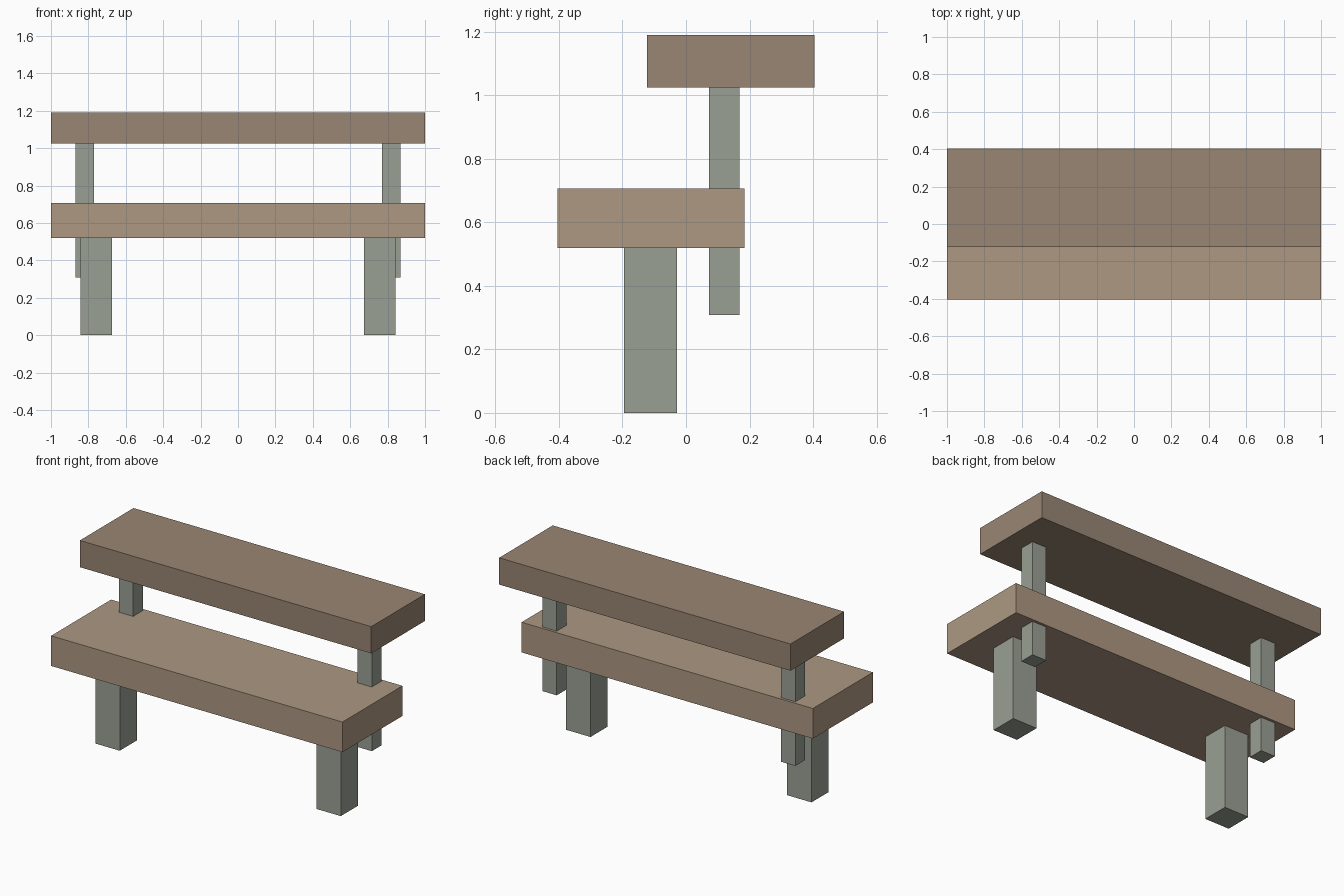
import bpy

if "Cube" in bpy.data.objects:
    bpy.data.objects.remove(bpy.data.objects["Cube"])


def material(name, rgb):
    mat = bpy.data.materials.new(name)
    mat.diffuse_color = (*rgb, 1.0)
    mat.use_nodes = True
    mat.node_tree.nodes["Principled BSDF"].inputs["Base Color"].default_value = mat.diffuse_color
    return mat


def box(name, lo, hi, mat):
    """Axis-aligned box between two corners."""
    bpy.ops.mesh.primitive_cube_add(size=1)
    obj = bpy.context.object
    obj.name = name
    obj.location = [(a + b) / 2 for a, b in zip(lo, hi)]
    obj.scale = [b - a for a, b in zip(lo, hi)]
    bpy.ops.object.transform_apply(location=True, rotation=True, scale=True)
    obj.data.materials.append(mat)
    return obj


def mirrored_box(name, lo, hi, mat):
    """Box on the right side with a mirrored twin on the left."""
    obj = box(name, lo, hi, mat)
    obj.modifiers.new("mirror_x", "MIRROR").use_axis[0] = True
    return obj


seat_wood = material("seat_wood", (0.418, 0.314, 0.223))
top_wood = material("top_wood", (0.319, 0.238, 0.174))
stone = material("grey_green", (0.323, 0.352, 0.296))

# Lower and upper planks
box("seat", (-1, -0.404, 0.519), (1, 0.184, 0.706), seat_wood)
box("backrest", (-1, -0.122, 1.024), (1, 0.404, 1.19), top_wood)

# Thick legs under the seat
mirrored_box("legs", (0.675, -0.195, 0), (0.842, -0.028, 0.519), stone)

# Slim posts passing through the seat up to the backrest
mirrored_box("back_posts", (0.77, 0.072, 0.308), (0.868, 0.168, 1.024), stone)
